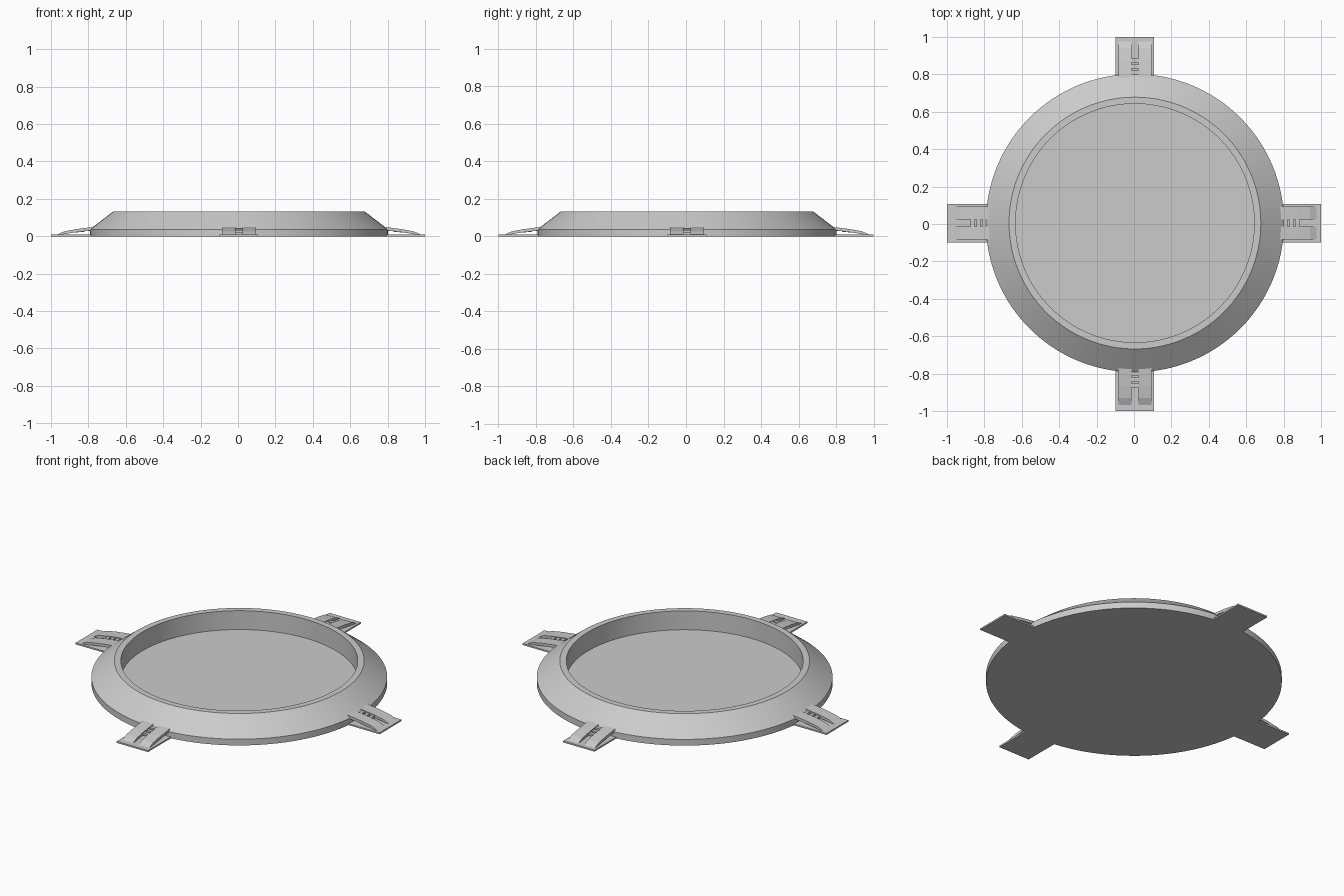
import bpy, bmesh, math
from mathutils import Matrix, Vector

if "Cube" in bpy.data.objects:
    bpy.data.objects.remove(bpy.data.objects["Cube"])

CENTRE = Vector((0.005, 0.005, 0))


def finish(bm, name, smooth=False):
    bmesh.ops.recalc_face_normals(bm, faces=bm.faces)
    mesh = bpy.data.meshes.new(name)
    bm.to_mesh(mesh)
    bm.free()
    ob = bpy.data.objects.new(name, mesh)
    bpy.context.collection.objects.link(ob)
    if smooth:
        bpy.ops.object.select_all(action='DESELECT')
        ob.select_set(True)
        bpy.context.view_layer.objects.active = ob
        bpy.ops.object.shade_smooth_by_angle(angle=math.radians(25))
    return ob


def lathe(name, profile, n=128):
    bm = bmesh.new()
    rings = [[bm.verts.new((r * math.cos(2 * math.pi * i / n),
                            r * math.sin(2 * math.pi * i / n), z)) for i in range(n)]
             for r, z in profile]
    for a, b in zip(rings, rings[1:]):
        for i in range(n):
            j = (i + 1) % n
            bm.faces.new((a[i], a[j], b[j], b[i]))
    bm.faces.new(rings[0])
    bm.faces.new(rings[-1])
    ob = finish(bm, name, True)
    ob.location = CENTRE
    return ob


def prism(name, outline, y0, y1, turn):
    # Side outline in x/z, extruded across y, then turned around the dish
    bm = bmesh.new()
    face = bm.faces.new([bm.verts.new((x, y0, z)) for x, z in outline])
    new = bmesh.ops.extrude_face_region(bm, geom=[face])['geom']
    bmesh.ops.translate(bm, vec=(0, y1 - y0, 0),
                        verts=[v for v in new if isinstance(v, bmesh.types.BMVert)])
    bm.transform(Matrix.Translation(CENTRE) @ Matrix.Rotation(turn, 4, 'Z'))
    return finish(bm, name)


def box(x0, x1, z0, z1):
    return [(x0, z0), (x1, z0), (x1, z1), (x0, z1)]


# Dish: flat base, short wall, sloping flank, flat rim, recessed floor
lathe("dish", [(0.797, 0), (0.797, 0.037), (0.673, 0.132),
               (0.638, 0.132), (0.638, 0.02)])

# Arched strap seen from the side
strap = [(0.77, 0.05), (0.80, 0.047), (0.87, 0.038), (0.935, 0.026), (0.972, 0.009),
         (0.945, 0.009), (0.92, 0.014), (0.86, 0.023), (0.80, 0.03), (0.77, 0.032)]

# Four tabs, each with a base plate, two straps and small cross bars
for k, side in enumerate(("right", "back", "left", "front")):
    turn = k * math.pi / 2
    tip = 0.995 if k < 2 else 1.005
    prism(f"tab_plate_{side}", box(0.77, tip, 0, 0.009), -0.103, 0.103, turn)
    for s, label in ((-1, "a"), (1, "b")):
        prism(f"tab_strap_{side}_{label}", strap, s * 0.018, s * 0.089, turn)
    for i in range(3):
        x, z = 0.795 + 0.032 * i, 0.042 - 0.004 * i
        prism(f"tab_bar_{side}_{i + 1}", box(x, x + 0.02, z - 0.014, z), -0.02, 0.02, turn)
